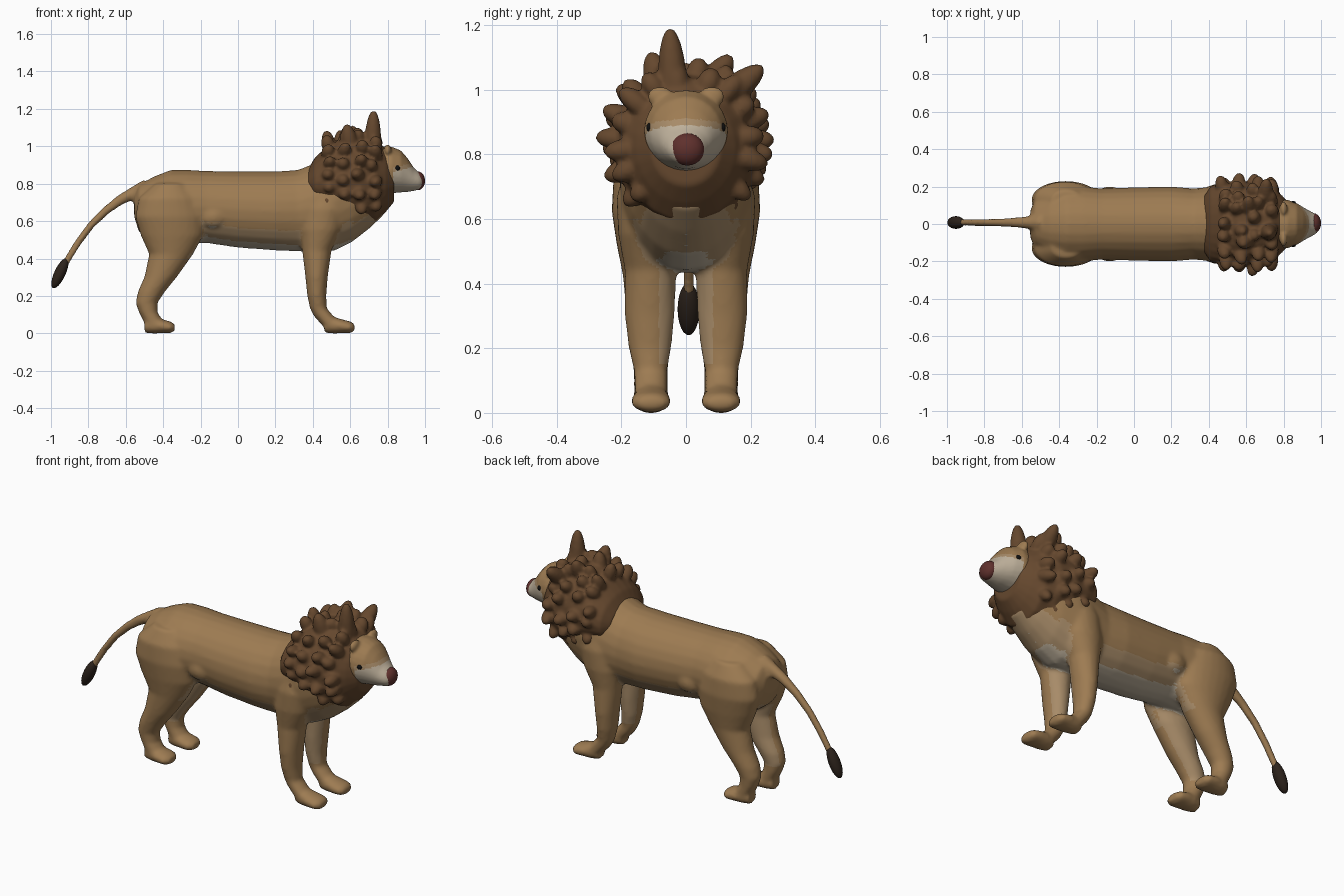
import bpy, bmesh, math, random
from mathutils import Vector, Matrix

random.seed(4)


def material(name, rgb):
    m = bpy.data.materials.new(name)
    m.diffuse_color = (*rgb, 1)
    return m


FUR = material("fur", (0.34, 0.20, 0.085))
FUR_MID = material("fur_mid", (0.39, 0.26, 0.14))
PALE = material("pale_fur", (0.52, 0.44, 0.33))
MANE = material("mane_brown", (0.13, 0.064, 0.027))
NOSE = material("nose_red", (0.115, 0.03, 0.026))
DARK = material("dark_brown", (0.025, 0.016, 0.011))
BLACK = material("black", (0.005, 0.005, 0.005))


def loft(bm, sections, n=24):
    """Skin elliptical rings: each is (centre, u half axis, v half axis)."""
    rings = []
    for c, u, v in sections:
        c, u, v = Vector(c), Vector(u), Vector(v)
        rings.append([bm.verts.new(c + u * math.cos(a) + v * math.sin(a))
                      for a in (2 * math.pi * i / n for i in range(n))])
    for a, b in zip(rings, rings[1:]):
        for i in range(n):
            j = (i + 1) % n
            bm.faces.new((a[i], a[j], b[j], b[i]))
    bm.faces.new(rings[0][::-1])
    bm.faces.new(rings[-1])


def along_x(bm, rows, y=0):      # rows: x, top z, bottom z, half width
    loft(bm, [((x, y, (t + b) / 2), (0, w, 0), (0, 0, (t - b) / 2)) for x, t, b, w in rows])


def along_z(bm, rows):           # rows: z, rear x, front x, inner y, outer y
    loft(bm, [(((p + q) / 2, (i + o) / 2, z), ((q - p) / 2, 0, 0), (0, (o - i) / 2, 0))
              for z, p, q, i, o in rows])


def blob(bm, c, r, rot=None):
    m = Matrix.Translation(c) @ (rot or Matrix()) @ Matrix.Diagonal((*r, 1))
    bmesh.ops.create_uvsphere(bm, u_segments=20, v_segments=12, radius=1, matrix=m)


def finish(bm, name, mats, voxel=0, smooth=0):
    bmesh.ops.recalc_face_normals(bm, faces=bm.faces)
    me = bpy.data.meshes.new(name)
    bm.to_mesh(me)
    bm.free()
    ob = bpy.data.objects.new(name, me)
    bpy.context.collection.objects.link(ob)
    for m in mats:
        me.materials.append(m)
    bpy.context.view_layer.objects.active = ob
    if voxel:
        mod = ob.modifiers.new("merge", 'REMESH')
        mod.mode, mod.voxel_size = 'VOXEL', voxel
        bpy.ops.object.modifier_apply(modifier=mod.name)
        mod = ob.modifiers.new("soften", 'SMOOTH')
        mod.factor, mod.iterations = 0.5, smooth
        bpy.ops.object.modifier_apply(modifier=mod.name)
    for p in ob.data.polygons:
        p.use_smooth = True
    return ob


# torso with neck
bm = bmesh.new()
along_x(bm, [(-0.555, 0.74, 0.62, 0.07), (-0.53, 0.79, 0.54, 0.13), (-0.45, 0.835, 0.48, 0.18),
             (-0.36, 0.87, 0.46, 0.20), (-0.27, 0.87, 0.475, 0.20), (-0.17, 0.865, 0.48, 0.19),
             (0, 0.862, 0.455, 0.196), (0.2, 0.862, 0.44, 0.20), (0.32, 0.87, 0.435, 0.19),
             (0.42, 0.91, 0.43, 0.20), (0.52, 0.98, 0.44, 0.205), (0.61, 1.0, 0.485, 0.19),
             (0.70, 1.0, 0.555, 0.165), (0.78, 0.98, 0.63, 0.13)])
for s in (1, -1):
    # front legs
    along_z(bm, [(z, p, q, s * i, s * o) for z, p, q, i, o in [
        (0.76, 0.40, 0.52, 0.09, 0.19), (0.66, 0.36, 0.56, 0.07, 0.215),
        (0.55, 0.335, 0.55, 0.04, 0.21), (0.44, 0.343, 0.50, 0.03, 0.19),
        (0.30, 0.36, 0.48, 0.035, 0.19), (0.2, 0.37, 0.472, 0.045, 0.178),
        (0.13, 0.385, 0.475, 0.058, 0.162), (0.09, 0.405, 0.51, 0.058, 0.16),
        (0.05, 0.44, 0.55, 0.058, 0.16), (0.02, 0.47, 0.56, 0.055, 0.16)]])
    # hind legs
    along_z(bm, [(z, p, q, s * i, s * o) for z, p, q, i, o in [
        (0.80, -0.44, -0.28, 0.06, 0.18), (0.72, -0.53, -0.21, 0.04, 0.225),
        (0.62, -0.55, -0.18, 0.03, 0.23), (0.52, -0.52, -0.185, 0.025, 0.215),
        (0.42, -0.475, -0.24, 0.03, 0.195), (0.30, -0.50, -0.325, 0.04, 0.185),
        (0.22, -0.535, -0.39, 0.045, 0.175), (0.16, -0.548, -0.43, 0.055, 0.165),
        (0.11, -0.53, -0.43, 0.055, 0.162), (0.06, -0.505, -0.40, 0.055, 0.162),
        (0.015, -0.49, -0.40, 0.055, 0.16)]])
    # paws
    for x in (0.462, -0.50):
        along_x(bm, [(x, 0.07, 0.0, 0.04), (x + 0.05, 0.085, -0.005, 0.055),
                     (x + 0.10, 0.07, -0.002, 0.062), (x + 0.14, 0.06, -0.002, 0.06),
                     (x + 0.162, 0.045, 0.01, 0.035)], s * 0.108)
    # flank bumps
    blob(bm, (-0.13, s * 0.155, 0.62), (0.075, 0.045, 0.06))
# tail
path = [(-0.49, 0.775, 0.045), (-0.56, 0.745, 0.034), (-0.63, 0.71, 0.027), (-0.71, 0.65, 0.022),
        (-0.79, 0.57, 0.02), (-0.86, 0.475, 0.019), (-0.93, 0.36, 0.018)]
secs = []
for i, (x, z, r) in enumerate(path):
    a, b = path[max(i - 1, 0)], path[min(i + 1, len(path) - 1)]
    d = Vector((b[0] - a[0], 0, b[1] - a[1])).normalized()
    secs.append(((x, 0.008, z), (0, r, 0), (-d.z * r, 0, d.x * r)))
loft(bm, secs)
body = finish(bm, "body", [FUR, FUR_MID, PALE], 0.011, 5)
for p in body.data.polygons:     # pale underside and inner legs
    c = p.center
    inner = 0.15 < c.z < 0.5 and abs(c.y) < 0.085 and p.normal.y * c.y < 0
    if c.x > -0.54 and c.z > 0.1:
        if p.normal.z < -0.8 and c.z > 0.4:
            p.material_index = 2
        elif inner or (p.normal.z < -0.45 and c.z > 0.4):
            p.material_index = 1

# head with ears
bm = bmesh.new()
along_x(bm, [(0.70, 0.97, 0.76, 0.09), (0.76, 0.995, 0.745, 0.125), (0.82, 0.995, 0.745, 0.13),
             (0.87, 0.975, 0.75, 0.112), (0.905, 0.935, 0.752, 0.09), (0.94, 0.882, 0.758, 0.07),
             (0.97, 0.855, 0.765, 0.055), (0.985, 0.84, 0.775, 0.04)])
for s in (1, -1):
    blob(bm, (0.80, s * 0.08, 0.975), (0.02, 0.04, 0.032))
head = finish(bm, "head", [FUR, FUR_MID, PALE], 0.008, 4)
for p in head.data.polygons:     # pale muzzle
    k = p.center.z - 0.885 - 0.25 * (p.center.x - 0.88)
    if p.center.x > 0.83:
        p.material_index = 2 if k < -0.012 else 1 if k < 0.01 else 0

# nose and eyes
bm = bmesh.new()
blob(bm, (0.962, 0.004, 0.812), (0.038, 0.053, 0.05))
finish(bm, "nose", [NOSE])
bm = bmesh.new()
for s in (1, -1):
    blob(bm, (0.852, s * 0.112, 0.88), (0.014, 0.011, 0.014))
finish(bm, "eyes", [BLACK])

# mane: core volume with rings of outward tufts
bm = bmesh.new()
along_x(bm, [(0.375, 0.875, 0.72, 0.15), (0.41, 0.935, 0.67, 0.203), (0.48, 1.0, 0.64, 0.222),
             (0.56, 1.045, 0.60, 0.225), (0.66, 1.05, 0.58, 0.22), (0.735, 1.03, 0.59, 0.195),
             (0.79, 0.985, 0.645, 0.155), (0.835, 0.93, 0.70, 0.105)])
for k, (x, ry, rz) in enumerate([(0.48, 0.20, 0.185), (0.565, 0.215, 0.205),
                                 (0.65, 0.215, 0.215), (0.725, 0.195, 0.20)]):
    for i in range(13):
        a = math.radians(-52 + 284 * (i + 0.4 * (k % 2)) / 12.4 + random.uniform(-5, 5))
        d = Vector((random.uniform(-0.25, 0.2), math.cos(a), math.sin(a))).normalized()
        c = Vector((x + random.uniform(-0.015, 0.015), ry * math.cos(a), 0.835 + rz * math.sin(a)))
        rot = d.to_track_quat('Z', 'Y').to_matrix().to_4x4()
        blob(bm, c, (0.036, 0.034, random.uniform(0.045, 0.07)), rot)
# tall crest tufts
for c, t in [((0.72, -0.04, 1.0), (0.725, -0.05, 1.19)), ((0.70, 0.13, 0.98), (0.71, 0.24, 1.07)),
             ((0.62, 0.07, 1.0), (0.61, 0.14, 1.105)), ((0.60, -0.08, 1.0), (0.58, -0.11, 1.115))]:
    c, t = Vector(c), Vector(t)
    rot = (t - c).to_track_quat('Z', 'Y').to_matrix().to_4x4()
    blob(bm, c, (0.046, 0.046, (t - c).length), rot)
finish(bm, "mane", [MANE], 0.009, 3)

# tail tuft
bm = bmesh.new()
blob(bm, (-0.952, 0.008, 0.318), (0.03, 0.034, 0.088),
     Matrix.Rotation(math.radians(25), 4, 'Y'))
finish(bm, "tail_tuft", [DARK])
# rest everything on the floor
low = min(v.co.z for v in body.data.vertices)
for ob in bpy.context.collection.objects:
    ob.location.z -= low
